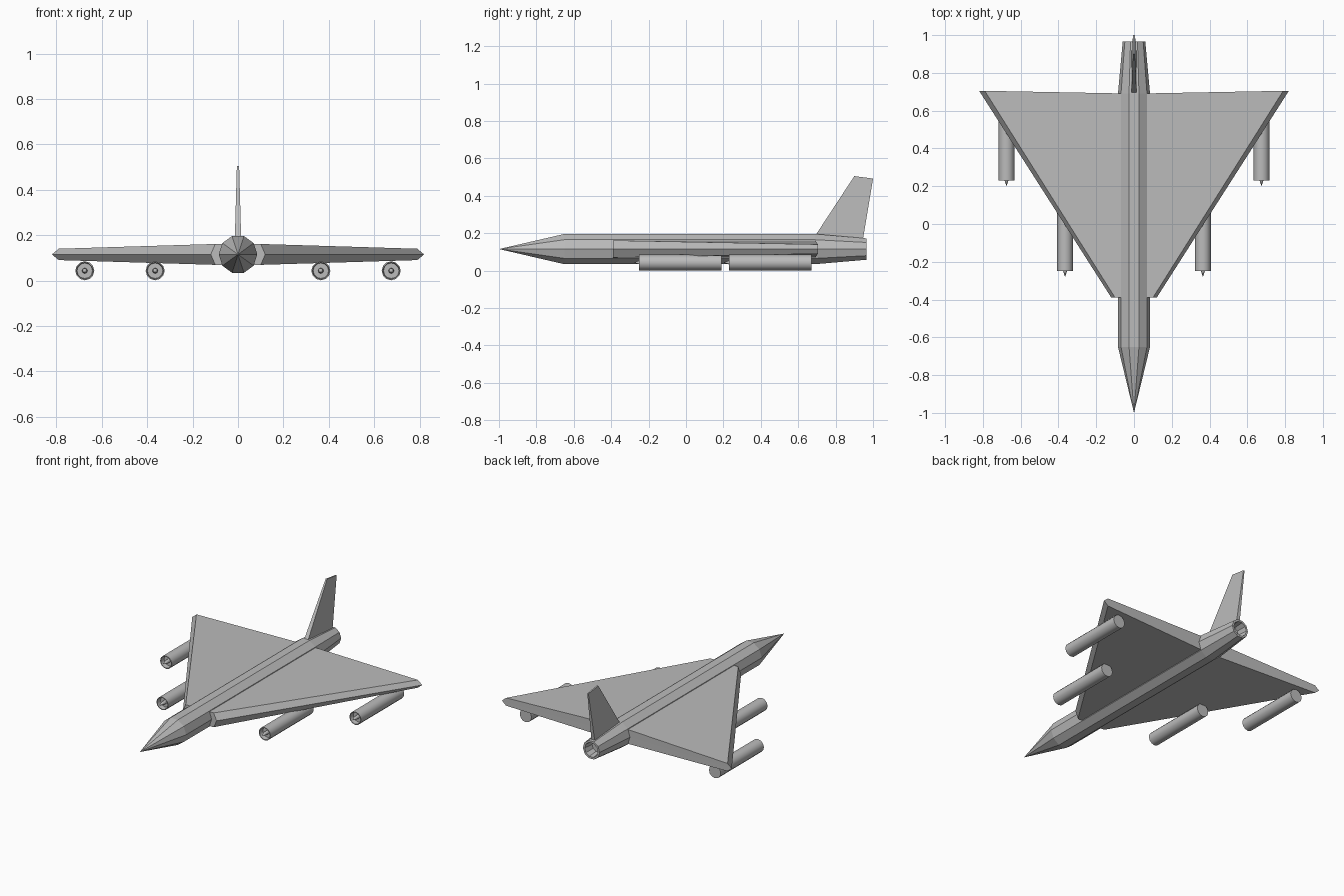
import bpy
import math

cube = bpy.data.objects.get("Cube")
if cube:
    bpy.data.objects.remove(cube, do_unlink=True)

GREY = (0.5, 0.5, 0.5, 1)
grey = bpy.data.materials.new("airframe_grey")
grey.use_nodes = True
grey.diffuse_color = GREY
grey.node_tree.nodes["Principled BSDF"].inputs["Base Color"].default_value = GREY


def build(name, verts, faces):
    mesh = bpy.data.meshes.new(name)
    mesh.from_pydata(verts, [], faces)
    mesh.materials.append(grey)
    obj = bpy.data.objects.new(name, mesh)
    bpy.context.collection.objects.link(obj)
    # make all normals point outward
    bpy.ops.object.select_all(action="DESELECT")
    bpy.context.view_layer.objects.active = obj
    obj.select_set(True)
    bpy.ops.object.mode_set(mode="EDIT")
    bpy.ops.mesh.select_all(action="SELECT")
    bpy.ops.mesh.normals_make_consistent(inside=False)
    bpy.ops.object.mode_set(mode="OBJECT")
    return obj


def lathe(name, profile, sides, x, z):
    """Turn (y, radius) points round a fore-and-aft axis; radius 0 is a point."""
    verts, faces, rings = [], [], []
    for y, r in profile:
        n = sides if r else 1
        rings.append(range(len(verts), len(verts) + n))
        for i in range(n):
            a = 2 * math.pi * i / sides
            verts.append((x + r * math.cos(a), y, z + r * math.sin(a)))
    for a, b in zip(rings, rings[1:]):
        for i in range(sides):
            j = (i + 1) % sides
            quad = [a[i % len(a)], a[j % len(a)], b[j % len(b)], b[i % len(b)]]
            faces.append(list(dict.fromkeys(quad)))
    return build(name, verts, faces)


def loft(name, sections):
    """Skin a row of equal-length closed sections and cap both ends."""
    n = len(sections[0])
    verts = [p for s in sections for p in s]
    faces = [list(range(n)), list(range(len(verts) - n, len(verts)))]
    for k in range(len(sections) - 1):
        for i in range(n):
            j = (i + 1) % n
            faces.append([k * n + i, k * n + j, (k + 1) * n + j, (k + 1) * n + i])
    return build(name, verts, faces)


AXIS = 0.115

# Ten-sided fuselage with pointed nose and hollow tail nozzle
lathe("fuselage", [(-1, 0), (-0.65, 0.085), (0.69, 0.085), (0.965, 0.06),
                   (0.965, 0.047), (0.9, 0.04), (0.9, 0)], 10, 0, AXIS)


# Delta wing: a six-sided section at each tip and at the root
def wing_section(side, front_x, half):
    # nose corner, leading edge, tip and trailing corner of one half
    top = [(0, -0.39, AXIS + 0.048), (0.1, -0.39, AXIS + 0.046),
           (0.79, 0.705, AXIS + 0.025), (0, 0.69, AXIS + 0.048)]
    return [(side * x, y, z) for x, y, z in top]


def wing(name, side):
    top = wing_section(side, 0, 0)
    bottom = [(x, y, 2 * AXIS - z) for x, y, z in top]
    middle = [(0, -0.39, AXIS), (side * 0.12, -0.39, AXIS),
              (side * 0.82, 0.705, AXIS), (0, 0.69, AXIS)]
    loft(name, [bottom, middle, top])


for label, side in (("left", 1), ("right", -1)):
    wing(label + "_wing", side)
    # Underwing engines with open intakes and slim centre spikes
    for place, x, y in (("inner", 0.365, -0.25), ("outer", 0.675, 0.23)):
        engine = lathe(f"{label}_{place}_engine",
                       [(y + 0.44, 0), (y + 0.44, 0.042), (y, 0.042),
                        (y, 0.037), (y + 0.03, 0.034), (y + 0.03, 0.012),
                        (y, 0.01), (y - 0.03, 0)], 12, side * x, 0.043)
        bpy.ops.object.shade_smooth_by_angle(angle=math.radians(35))

# Swept tail fin, thinning towards its tip
fin = [(0.69, 0.185, 0.014), (0.9, 0.505, 0.005),
       (1.0, 0.492, 0.004), (0.945, 0.16, 0.012)]
loft("tail_fin", [[(s * t, y, z) for y, z, t in fin] for s in (1, -1)])
